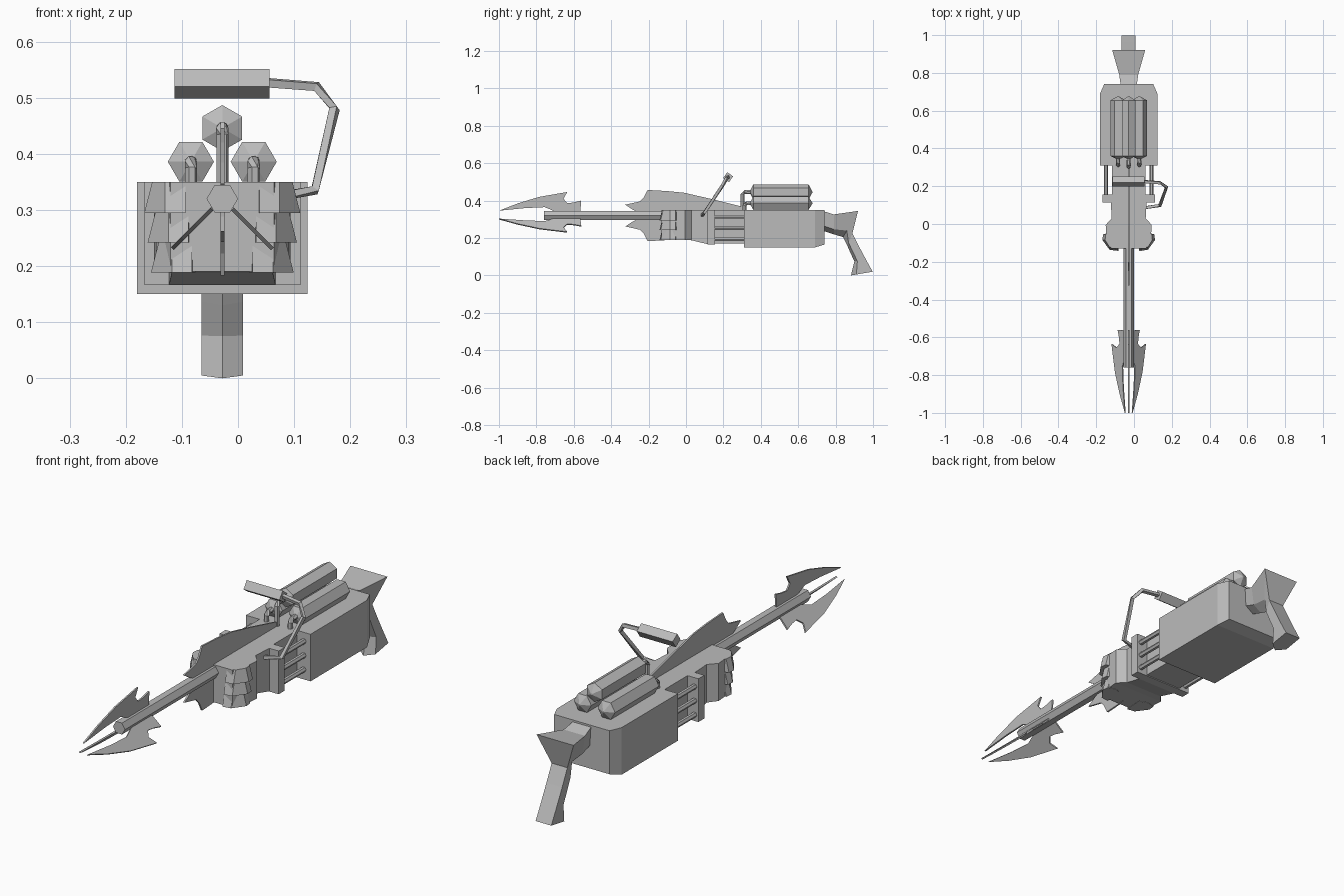
import bpy, bmesh, math
from mathutils import Vector, Matrix

cube = bpy.data.objects.get("Cube")
if cube:
    bpy.data.objects.remove(cube, do_unlink=True)

CX = -0.028      # centre line of the body
BORE = 0.32      # height of the barrel axis

steel = bpy.data.materials.new("plain_grey")
steel.use_nodes = True
steel.diffuse_color = (0.5, 0.5, 0.5, 1)
steel.node_tree.nodes["Principled BSDF"].inputs["Base Color"].default_value = (0.5, 0.5, 0.5, 1)


def finish(name, bm):
    bmesh.ops.recalc_face_normals(bm, faces=bm.faces)
    mesh = bpy.data.meshes.new(name)
    bm.to_mesh(mesh)
    bm.free()
    mesh.materials.append(steel)
    obj = bpy.data.objects.new(name, mesh)
    bpy.context.collection.objects.link(obj)
    return obj


def loft(name, rings):
    """Skin a list of equal-length point rings and cap both ends."""
    bm = bmesh.new()
    rows = [[bm.verts.new(p) for p in ring] for ring in rings]
    n = len(rows[0])
    for a, b in zip(rows, rows[1:]):
        for i in range(n):
            j = (i + 1) % n
            bm.faces.new((a[i], a[j], b[j], b[i]))
    bm.faces.new(rows[0])
    bm.faces.new(rows[-1])
    return finish(name, bm)


def body(name, stations, top=0.35):
    """Box sections along y, each given as (y, half width, bottom height)."""
    return loft(name, [[(CX - w, y, z), (CX + w, y, z), (CX + w, y, top), (CX - w, y, top)]
                       for y, w, z in stations])


def ngon(x, z, y, r, sides=6, turn=0.0):
    return [(x + r * math.cos(turn + math.tau * i / sides), y,
             z + r * math.sin(turn + math.tau * i / sides)) for i in range(sides)]


def tube(name, path, r, sides=4):
    """Pipe of constant radius along a bent path."""
    pts = [Vector(p) for p in path]
    rings = []
    for i, p in enumerate(pts):
        d = (pts[min(i + 1, len(pts) - 1)] - pts[max(i - 1, 0)]).normalized()
        u = d.cross(Vector((0.3, 1, 0.2))).normalized()
        v = d.cross(u)
        rings.append([p + r * (u * math.cos(t) + v * math.sin(t))
                      for t in (math.tau * (k + 0.5) / sides for k in range(sides))])
    return loft(name, rings)


def blade(name, outline, degrees, thick=0.007):
    """Thin plate drawn as (y, radius), turned about the barrel axis."""
    turn = Matrix.Translation((CX, 0, BORE)) @ Matrix.Rotation(math.radians(90 - degrees), 4, 'Y')
    return loft(name, [[turn @ Vector((s * thick / 2, y, r)) for y, r in outline] for s in (-1, 1)])


# Main housing, core, flange and front block
body("rear_housing", [(0.31, 0.152, 0.15), (0.69, 0.152, 0.15), (0.74, 0.13, 0.165)])
body("core_block", [(0.15, 0.088, 0.17), (0.32, 0.088, 0.17)])
body("flange_plate", [(0.115, 0.139, 0.166), (0.155, 0.139, 0.166)])
body("front_block", [(-0.13, 0.092, 0.19), (-0.06, 0.118, 0.19), (-0.005, 0.122, 0.19),
                     (0.03, 0.09, 0.188), (0.12, 0.095, 0.166)])

# Overlapping armour shingles, three tiers on both front corners
for side, label in ((1, "left"), (-1, "right")):
    for tier in range(3):
        bottom = 0.295 - 0.053 * tier
        shift = -0.006 * tier
        rings = []
        for z, grow in ((bottom, 0.014), (bottom + 0.055, 0.0)):
            plan = [(0.06, -0.06), (0.066, -0.128 - grow), (0.102, -0.122 - grow),
                    (0.125 + grow, -0.085), (0.122 + grow, -0.055), (0.10, -0.045)]
            rings.append([(CX + side * (x + shift), y, z) for x, y in plan])
        loft(f"{label}_shingle_{tier + 1}", rings)
    # Side rods between flange and housing
    for k in range(3):
        z = 0.193 + 0.06 * k
        x = CX + side * 0.121
        loft(f"{label}_rod_{k + 1}", [ngon(x, z, y, 0.011) for y in (0.14, 0.32)])

# Barrel
loft("barrel", [ngon(CX, BORE, y, 0.028) for y in (-0.76, -0.1)])

# Three tip blades and two body fins
tip = [(-1.0, 0.026), (-0.9, 0.065), (-0.785, 0.1), (-0.635, 0.126), (-0.655, 0.09), (-0.635, 0.066),
       (-0.6, 0.07), (-0.56, 0.08), (-0.565, 0.022), (-0.7, 0.022), (-0.755, 0.045), (-0.86, 0.04)]
for i, angle in enumerate((90, 225, 315)):
    blade(f"tip_blade_{i + 1}", tip, angle)
fin = [(-0.325, 0.058), (-0.245, 0.076), (-0.225, 0.098), (-0.205, 0.137), (-0.1, 0.131), (-0.01, 0.122),
       (0.13, 0.09), (0.31, 0.045), (0.31, 0.02), (-0.26, 0.02), (-0.285, 0.032)]
blade("upper_fin", fin, 90)
blade("lower_fin", fin, 270)

# Three hexagonal tanks with pointed ends and elbow pipes
for label, dx, z, turn in (("top", 0, 0.446, math.pi / 6), ("left", 0.056, 0.386, 0), ("right", -0.056, 0.386, 0)):
    x = CX + dx
    loft(f"{label}_tank", [ngon(x, z, y, r, 6, turn) for y, r in
                           ((0.342, 0.004), (0.36, 0.041), (0.655, 0.041), (0.675, 0.004))])
    bend = 0.302 if dx == 0 else 0.312
    tube(f"{label}_tank_pipe", [(x, bend, 0.34), (x, bend, z - 0.012), (x, bend + 0.012, z),
                                (x, 0.36, z)], 0.011, 6)

# Carry bar on a bent arm
tilt = math.radians(100)
loft("carry_bar", [[(x, y, z) for _, y, z in
                    [(0, 0.225 + 0.027 * math.cos(tilt + k * math.pi / 2),
                      0.525 + 0.027 * math.sin(tilt + k * math.pi / 2)) for k in range(4)]]
                   for x in (-0.113, 0.056)])
tube("carry_arm", [(0.05, 0.225, 0.527), (0.14, 0.218, 0.52), (0.172, 0.195, 0.48),
                   (0.137, 0.098, 0.335), (0.05, 0.085, 0.32)], 0.01)

# Shoulder stock: ridge point, back point, back half width per station
stations = [((0.73, 0.24), (0.73, 0.345), 0.042), ((0.79, 0.22), (0.79, 0.326), 0.05),
            ((0.84, 0.205), (0.92, 0.345), 0.087), ((0.862, 0.16), (0.89, 0.225), 0.037),
            ((0.875, 0.13), (0.925, 0.155), 0.037), ((0.9, 0.075), (0.965, 0.08), 0.037),
            ((0.882, 0.0), (0.998, 0.02), 0.037)]
rings = []
for (fy, fz), (by, bz), w in stations:
    sy, sz, sw = fy + 0.25 * (by - fy), fz + 0.25 * (bz - fz), min(w, 0.038)
    rings.append([(CX, fy, fz), (CX + sw, sy, sz), (CX + w, by, bz), (CX - w, by, bz), (CX - sw, sy, sz)])
loft("stock", rings)
